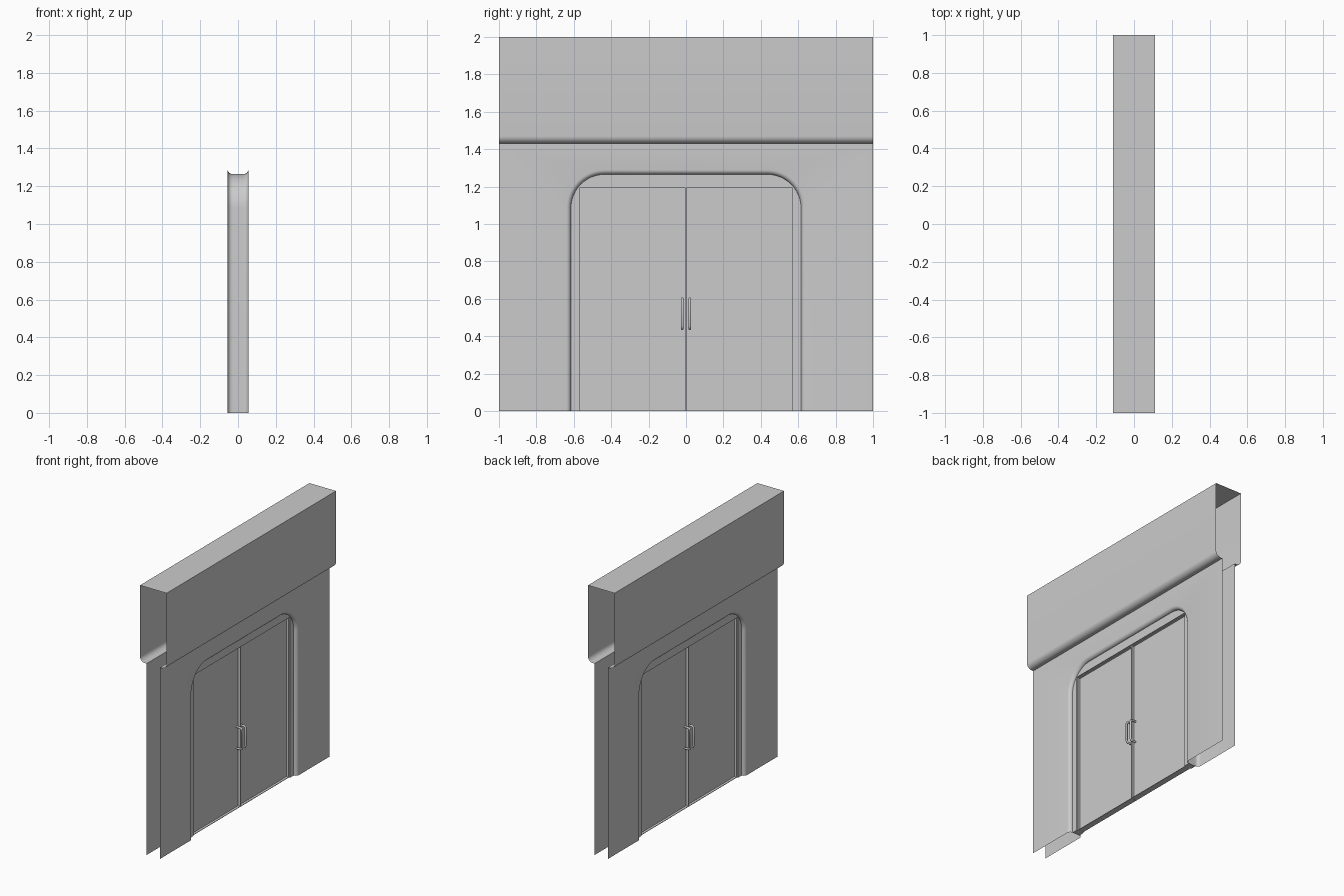
import bpy, bmesh
from math import sin, cos, pi

if "Cube" in bpy.data.objects:
    bpy.data.objects.remove(bpy.data.objects["Cube"])

WALL, ROUND, JAMB = 0.055, 0.025, 0.03      # half thicknesses and edge rounding
DOOR_W, DOOR_H = 0.57, 1.20


def arch(d, n=12):
    """Arch outline (y, z), grown outward by d, from left foot to right foot."""
    w, h, r = 0.615 + d, 1.265 + d, 0.18 + d
    right = [(w - r + r * sin(a), h - r + r * cos(a))
             for a in (i * pi / 2 / n for i in range(n + 1))] + [(w, 0)]
    return [(-y, z) for y, z in reversed(right)] + right


def finish(name, bm, smooth=True):
    bmesh.ops.remove_doubles(bm, verts=bm.verts, dist=1e-5)
    me = bpy.data.meshes.new(name)
    bm.to_mesh(me)
    bm.free()
    ob = bpy.data.objects.new(name, me)
    bpy.context.collection.objects.link(ob)
    if smooth:
        bpy.ops.object.select_all(action='DESELECT')
        ob.select_set(True)
        bpy.context.view_layer.objects.active = ob
        bpy.ops.object.shade_smooth_by_angle(angle=0.6)
    return ob


def face(bm, pts, flip=False):
    vs = [bm.verts.new(p) for p in pts]
    return bm.faces.new(vs[::-1] if flip else vs)


def strip(bm, a, b, flip=False):
    for i in range(len(a) - 1):
        face(bm, (a[i], a[i + 1], b[i + 1], b[i]), flip)


def add_box(bm, x, y0, y1, z0, z1):
    m = bmesh.ops.create_cube(bm, size=1)
    for v in m['verts']:
        v.co = (v.co.x * 2 * x, y0 + (v.co.y + .5) * (y1 - y0),
                z0 + (v.co.z + .5) * (z1 - z0))


# Two wall sheets with a rounded arch edge
bm = bmesh.new()
for s in (1, -1):
    outline = arch(ROUND) + [(1, 0), (1, 1.43), (-1, 1.43), (-1, 0)]
    face(bm, [(s * WALL, y, z) for y, z in outline], s > 0)
    rows = []
    for i in range(7):
        t = i * pi / 12
        x = JAMB + ROUND * cos(t)
        rows.append([(s * x, y, z) for y, z in arch(ROUND * (1 - sin(t)))])
    for a, b in zip(rows, rows[1:]):
        strip(bm, a, b, s < 0)
finish("arched_wall", bm)

# Wider header with a rounded lower edge, open at both ends
half = [(WALL, 1.43)] + [(0.07 + 0.04 * sin(t), 1.47 - 0.04 * cos(t))
                         for t in (i * pi / 16 for i in range(9))] + [(0.11, 2.0)]
prof = half + [(-x, z) for x, z in reversed(half)]
bm = bmesh.new()
strip(bm, [(x, -1, z) for x, z in prof], [(x, 1, z) for x, z in prof], True)
finish("header", bm)

# Door frame filling the arch around the leaves
bm = bmesh.new()
f = face(bm, [(-JAMB, y, z) for y, z in arch(0) +
              [(DOOR_W, 0), (DOOR_W, DOOR_H), (-DOOR_W, DOOR_H), (-DOOR_W, 0)]])
ext = bmesh.ops.extrude_face_region(bm, geom=[f], use_keep_orig=True)
for v in ext['geom']:
    if isinstance(v, bmesh.types.BMVert):
        v.co.x = JAMB
bmesh.ops.recalc_face_normals(bm, faces=bm.faces)
finish("door_frame", bm)

# Two leaves: thin panel in a narrow raised rim
RIM, RW = 0.022, 0.004
for name, y0, y1 in (("left_leaf", -DOOR_W, -0.0005), ("right_leaf", 0.0005, DOOR_W)):
    bm = bmesh.new()
    add_box(bm, 0.004, y0 + RW, y1 - RW, RW, DOOR_H - RW)
    add_box(bm, RIM, y0, y0 + RW, 0, DOOR_H)
    add_box(bm, RIM, y1 - RW, y1, 0, DOOR_H)
    add_box(bm, RIM, y0 + RW, y1 - RW, 0, RW)
    add_box(bm, RIM, y0 + RW, y1 - RW, DOOR_H - RW, DOOR_H)
    finish(name, bm, False)

# Pull handles on both faces of each leaf
bend = [(0.0, 0.44), (0.034, 0.44), (0.043, 0.444), (0.048, 0.455)]
path = bend + [(x, 1.04 - z) for x, z in reversed(bend)]
for s in (1, -1):
    for y in (-0.02, 0.02):
        cu = bpy.data.curves.new("pull_handle", 'CURVE')
        cu.dimensions = '3D'
        cu.bevel_depth, cu.bevel_resolution = 0.0075, 3
        sp = cu.splines.new('POLY')
        sp.points.add(len(path) - 1)
        for p, (x, z) in zip(sp.points, path):
            p.co = (s * x, y, z, 1)
        ob = bpy.data.objects.new("pull_handle", cu)
        bpy.context.collection.objects.link(ob)
        bpy.ops.object.select_all(action='DESELECT')
        ob.select_set(True)
        bpy.context.view_layer.objects.active = ob
        bpy.ops.object.convert(target='MESH')
        bpy.ops.object.shade_smooth_by_angle(angle=0.8)
